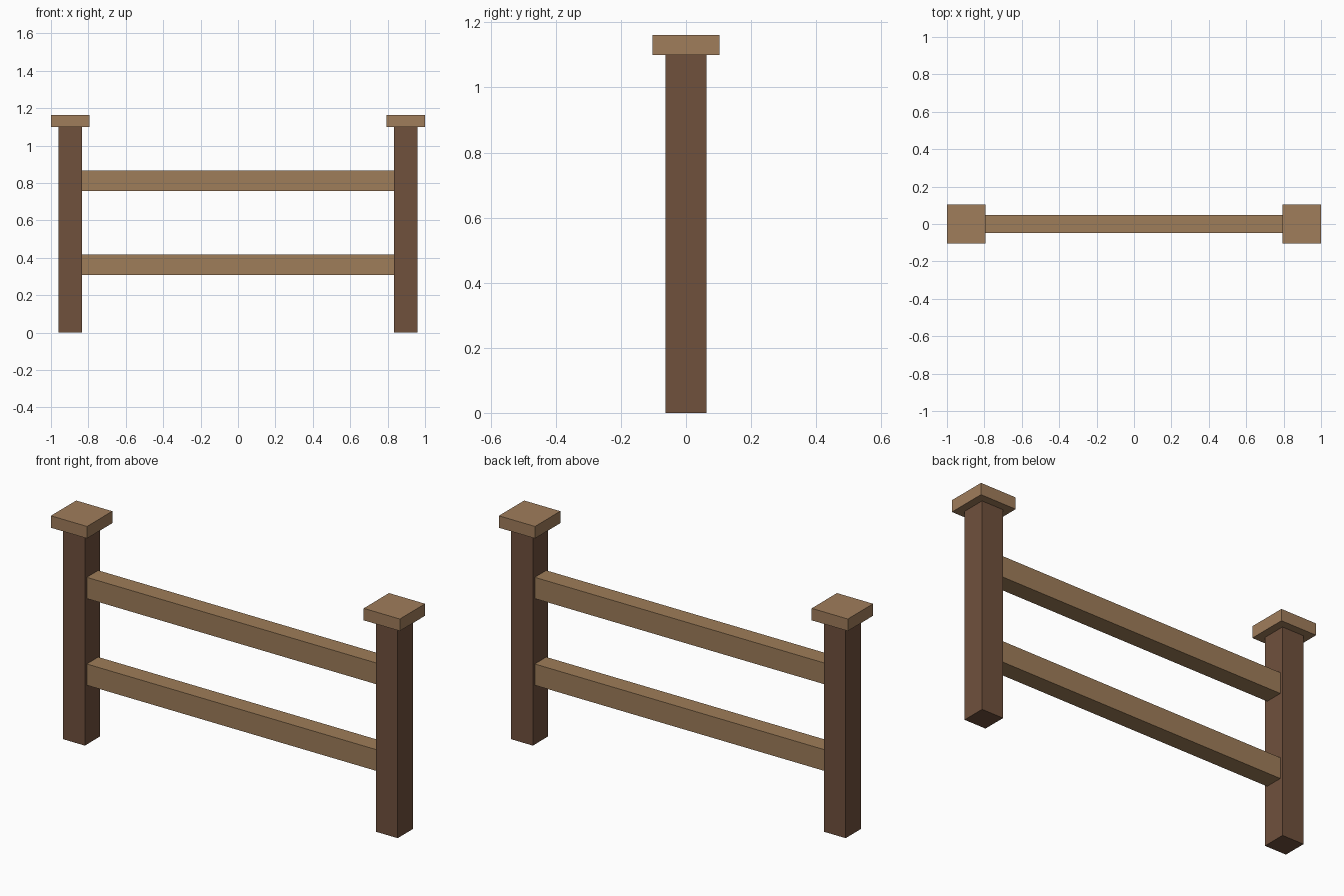
import bpy

if "Cube" in bpy.data.objects:
    bpy.data.objects.remove(bpy.data.objects["Cube"])


def material(name, rgb):
    mat = bpy.data.materials.new(name)
    mat.diffuse_color = (*rgb, 1)
    mat.use_nodes = True
    mat.node_tree.nodes["Principled BSDF"].inputs["Base Color"].default_value = mat.diffuse_color
    return mat


def box(name, centre, size, mat):
    bpy.ops.mesh.primitive_cube_add(size=1, location=centre)
    obj = bpy.context.object
    obj.name = name
    obj.scale = size
    bpy.ops.object.transform_apply(location=False, rotation=False, scale=True)
    obj.data.materials.append(mat)
    return obj


dark_wood = material("dark_wood", (0.162, 0.082, 0.046))
cap_wood = material("cap_wood", (0.352, 0.205, 0.105))
rail_wood = material("rail_wood", (0.343, 0.205, 0.100))

POST_X, POST_W, POST_H = 0.8965, 0.125, 1.10
CAP_W, CAP_H = 0.207, 0.062

# Posts with overhanging square caps
for side, sign in (("left", -1), ("right", 1)):
    x = sign * POST_X
    box(f"{side}_post", (x, 0, POST_H / 2), (POST_W, POST_W, POST_H), dark_wood)
    box(f"{side}_post_cap", (x, 0, POST_H + CAP_H / 2), (CAP_W, CAP_W, CAP_H), cap_wood)

# Horizontal rails, ends tucked into the posts
for level, z in (("lower", 0.362), ("upper", 0.811)):
    box(f"{level}_rail", (0, 0, z), (2 * POST_X - POST_W + 0.02, 0.094, 0.11), rail_wood)
